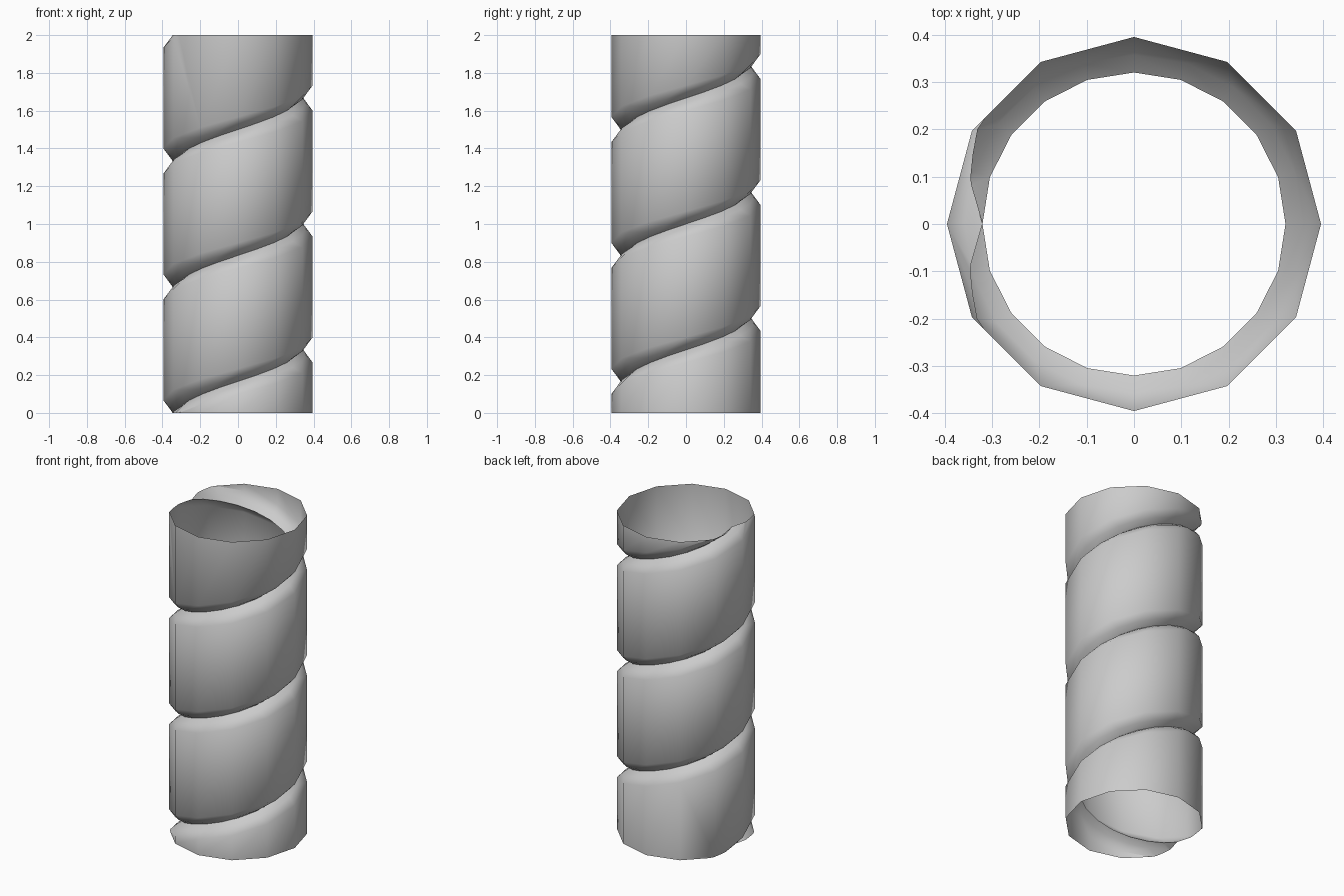
import bpy, bmesh
from math import cos, sin, pi

if "Cube" in bpy.data.objects:
    bpy.data.objects.remove(bpy.data.objects["Cube"])

HEIGHT, PITCH = 2.0, 2.0 / 3.0
R_OUT, R_MID, R_IN = 0.395, 0.357, 0.32
HALF, HALF_MID = PITCH / 10, 0.025      # groove half widths at rim and mid wall
TURNS = range(-1, 5)
OUT, INN = 12, 20                        # sides of outer tube and of groove

bm = bmesh.new()


def helix(radius, dz, sides):
    """Row of vertices along the helix; the groove floor is at z=0 on the left."""
    row = []
    for i in range(-sides, 5 * sides + 1):
        t = i / sides
        a = pi + 2 * pi * t
        row.append(bm.verts.new((radius * cos(a), radius * sin(a), PITCH * t + dz)))
    return row


def bridge(low, high):
    """Outward facing strip between two rows with equal or different counts."""
    if len(low) == len(high):
        for i in range(len(low) - 1):
            bm.faces.new((low[i], low[i + 1], high[i + 1], high[i]))
        return
    i = j = 0
    n, m = len(low) - 1, len(high) - 1
    while i < n or j < m:
        if j == m or (i < n and (i + 0.5) / n <= (j + 0.5) / m):
            bm.faces.new((low[i], low[i + 1], high[j]))
            i += 1
        else:
            bm.faces.new((low[i], high[j + 1], high[j]))
            j += 1


# Groove walls
low_out = helix(R_OUT, -HALF, OUT)
low_mid = helix(R_MID, -HALF_MID, INN)
floor = helix(R_IN, 0, INN)
top_mid = helix(R_MID, HALF_MID, INN)
top_out = helix(R_OUT, HALF, OUT)
rows = [low_out, low_mid, floor, top_mid, top_out]
for low, high in zip(rows, rows[1:]):
    bridge(low, high)

# Outer band between one groove turn and the next
bridge(top_out[:-OUT], low_out[OUT:])

# Trim both ends flat and leave them open
for z, n in ((0, -1), (HEIGHT, 1)):
    bmesh.ops.bisect_plane(bm, geom=bm.verts[:] + bm.edges[:] + bm.faces[:], dist=1e-5,
                           plane_co=(0, 0, z), plane_no=(0, 0, n), clear_outer=True)

mesh = bpy.data.meshes.new("grooved_tube")
bm.to_mesh(mesh)
bm.free()
tube = bpy.data.objects.new("grooved_tube", mesh)
bpy.context.collection.objects.link(tube)

bpy.context.view_layer.objects.active = tube
tube.select_set(True)
bpy.ops.object.shade_smooth_by_angle(angle=0.6)
